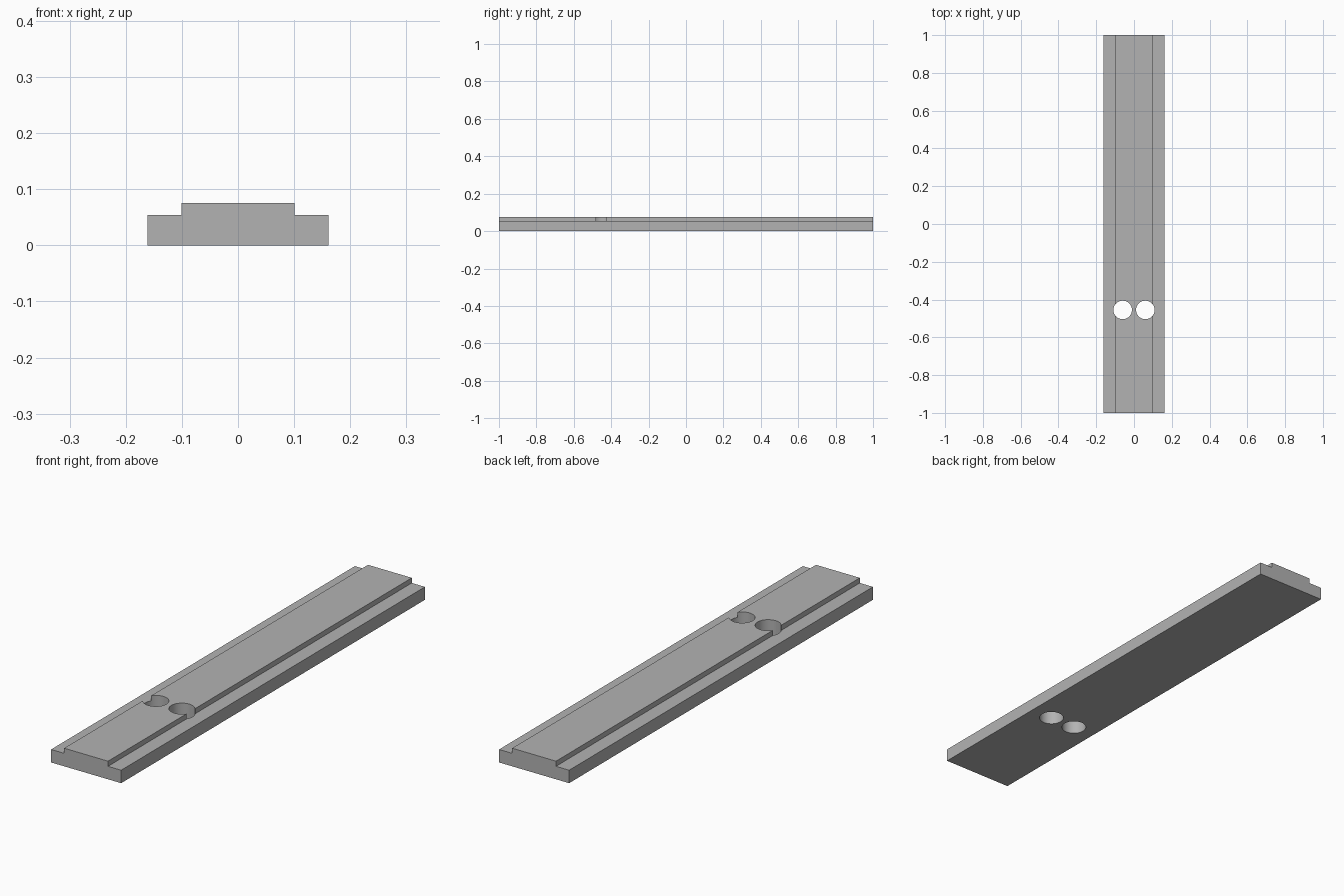
import bpy, bmesh

if "Cube" in bpy.data.objects:
    bpy.data.objects.remove(bpy.data.objects["Cube"])

HALF_LEN = 1.0
HALF_W, LEDGE_Z = 0.1615, 0.054
RAIL_W, TOP_Z = 0.101, 0.0755
HOLE_X, HOLE_Y, HOLE_R = 0.06, -0.455, 0.049

grey = bpy.data.materials.new("plain grey")
grey.diffuse_color = (0.45, 0.45, 0.45, 1)
grey.use_nodes = True
grey.node_tree.nodes["Principled BSDF"].inputs["Base Color"].default_value = grey.diffuse_color


def add_object(name, bm):
    bmesh.ops.recalc_face_normals(bm, faces=bm.faces)
    mesh = bpy.data.meshes.new(name)
    bm.to_mesh(mesh)
    bm.free()
    ob = bpy.data.objects.new(name, mesh)
    mesh.materials.append(grey)
    bpy.context.collection.objects.link(ob)
    return ob


# Stepped bar: extruded cross-section
half = [(HALF_W, 0), (HALF_W, LEDGE_Z), (RAIL_W, LEDGE_Z), (RAIL_W, TOP_Z)]
profile = half + [(-x, z) for x, z in reversed(half)]
bm = bmesh.new()
face = bm.faces.new([bm.verts.new((x, -HALF_LEN, z)) for x, z in profile])
ext = bmesh.ops.extrude_face_region(bm, geom=[face])
bmesh.ops.translate(bm, vec=(0, 2 * HALF_LEN, 0),
                    verts=[v for v in ext["geom"] if isinstance(v, bmesh.types.BMVert)])
bar = add_object("stepped_bar", bm)

# Pair of through holes
for side, label in ((-1, "left"), (1, "right")):
    bm = bmesh.new()
    bmesh.ops.create_cone(bm, cap_ends=True, segments=64, radius1=HOLE_R,
                          radius2=HOLE_R, depth=0.4)
    cutter = add_object(label + "_hole_cutter", bm)
    cutter.location = (side * HOLE_X, HOLE_Y, 0.04)
    cutter.hide_render = True
    cutter.hide_set(True)
    cut = bar.modifiers.new(label + "_hole", "BOOLEAN")
    cut.operation = "DIFFERENCE"
    cut.solver = "EXACT"
    cut.object = cutter

# Apply the cuts, then smooth only the round hole walls
bpy.context.view_layer.objects.active = bar
bar.select_set(True)
for name in [m.name for m in bar.modifiers]:
    bpy.ops.object.modifier_apply(modifier=name)
bpy.ops.object.shade_smooth_by_angle(angle=0.5)

for ob in [o for o in bpy.data.objects if o.name.endswith("cutter")]:
    bpy.data.objects.remove(ob)
